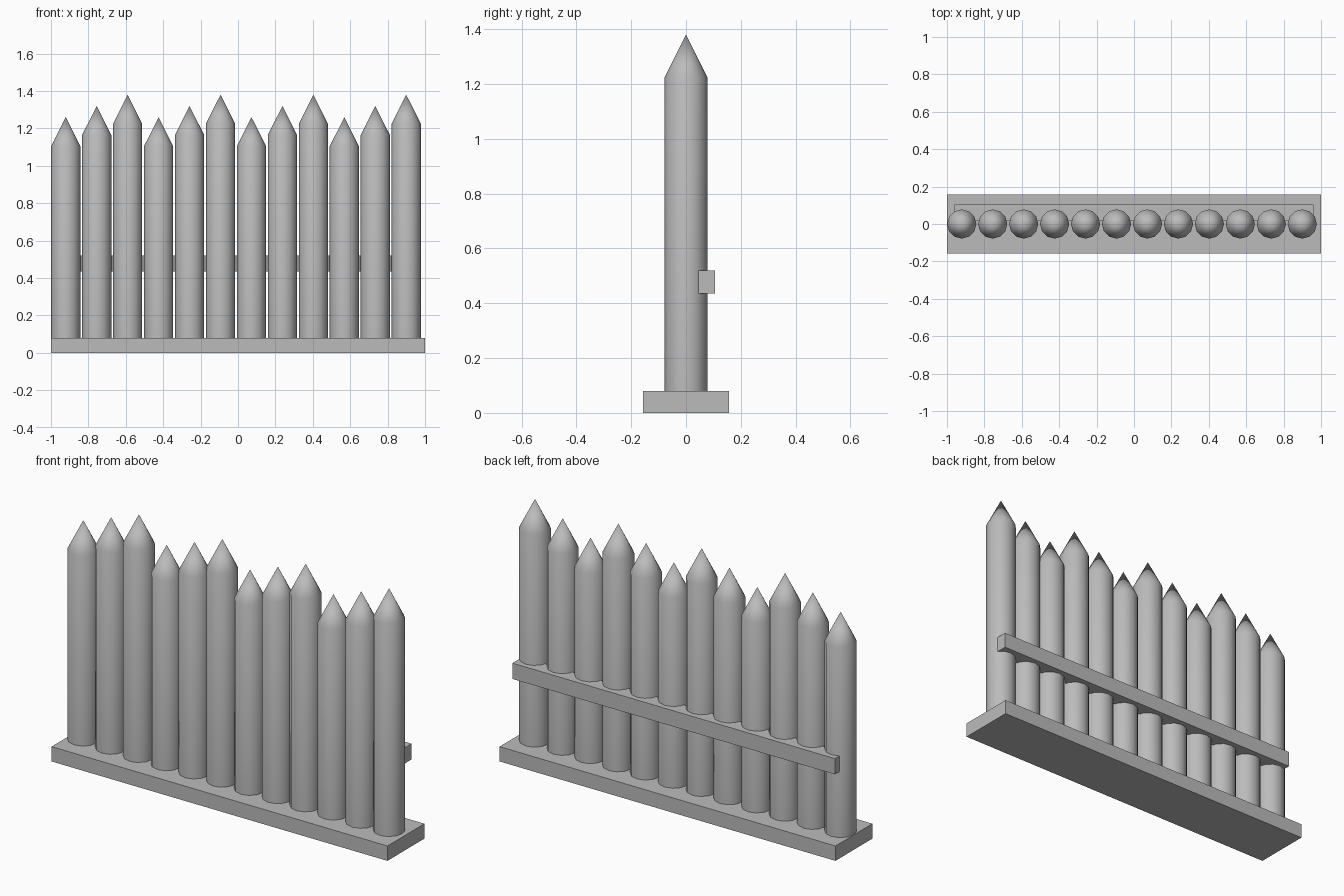
import bpy
import math

if "Cube" in bpy.data.objects:
    bpy.data.objects.remove(bpy.data.objects["Cube"], do_unlink=True)

grey = bpy.data.materials.new("plain grey")
grey.use_nodes = True
grey.diffuse_color = (0.5, 0.5, 0.5, 1)
grey.node_tree.nodes["Principled BSDF"].inputs["Base Color"].default_value = (0.5, 0.5, 0.5, 1)

SIDES = 12
RADIUS = 0.078
TIP = 0.155
BASE_TOP = 0.08


def box(name, low, high):
    centre = [(a + b) / 2 for a, b in zip(low, high)]
    bpy.ops.mesh.primitive_cube_add(size=1, location=centre)
    ob = bpy.context.object
    ob.name = name
    ob.scale = [b - a for a, b in zip(low, high)]
    bpy.ops.object.transform_apply(location=False, rotation=False, scale=True)
    ob.data.materials.append(grey)


def post(name, x, shoulder):
    # Lathe-style profile: closed foot, straight shaft, pointed tip
    ring = [(RADIUS * math.cos(math.tau * i / SIDES), RADIUS * math.sin(math.tau * i / SIDES))
            for i in range(SIDES)]
    verts = [(a, b, z) for z in (BASE_TOP, shoulder) for a, b in ring]
    verts.append((0, 0, shoulder + TIP))
    faces = [tuple(reversed(range(SIDES)))]
    for i in range(SIDES):
        j = (i + 1) % SIDES
        faces.append((i, j, j + SIDES, i + SIDES))
        faces.append((i + SIDES, j + SIDES, 2 * SIDES))
    mesh = bpy.data.meshes.new(name)
    mesh.from_pydata(verts, [], faces)
    mesh.materials.append(grey)
    ob = bpy.data.objects.new(name, mesh)
    ob.location.x = x
    bpy.context.collection.objects.link(ob)
    bpy.ops.object.select_all(action='DESELECT')
    ob.select_set(True)
    bpy.context.view_layer.objects.active = ob
    bpy.ops.object.shade_smooth_by_angle(angle=math.radians(31))


# Ground plank and the rail tying the posts together at the back
box("base_plank", (-1, -0.157, 0), (1, 0.157, BASE_TOP))
box("back_rail", (-0.96, 0.02, 0.435), (0.96, 0.105, 0.52))

# Row of pointed posts rising in repeating steps of three
for n in range(12):
    post(f"post_{n + 1}", -0.921 + n * 0.1655, 1.105 + 0.06 * (n % 3))
